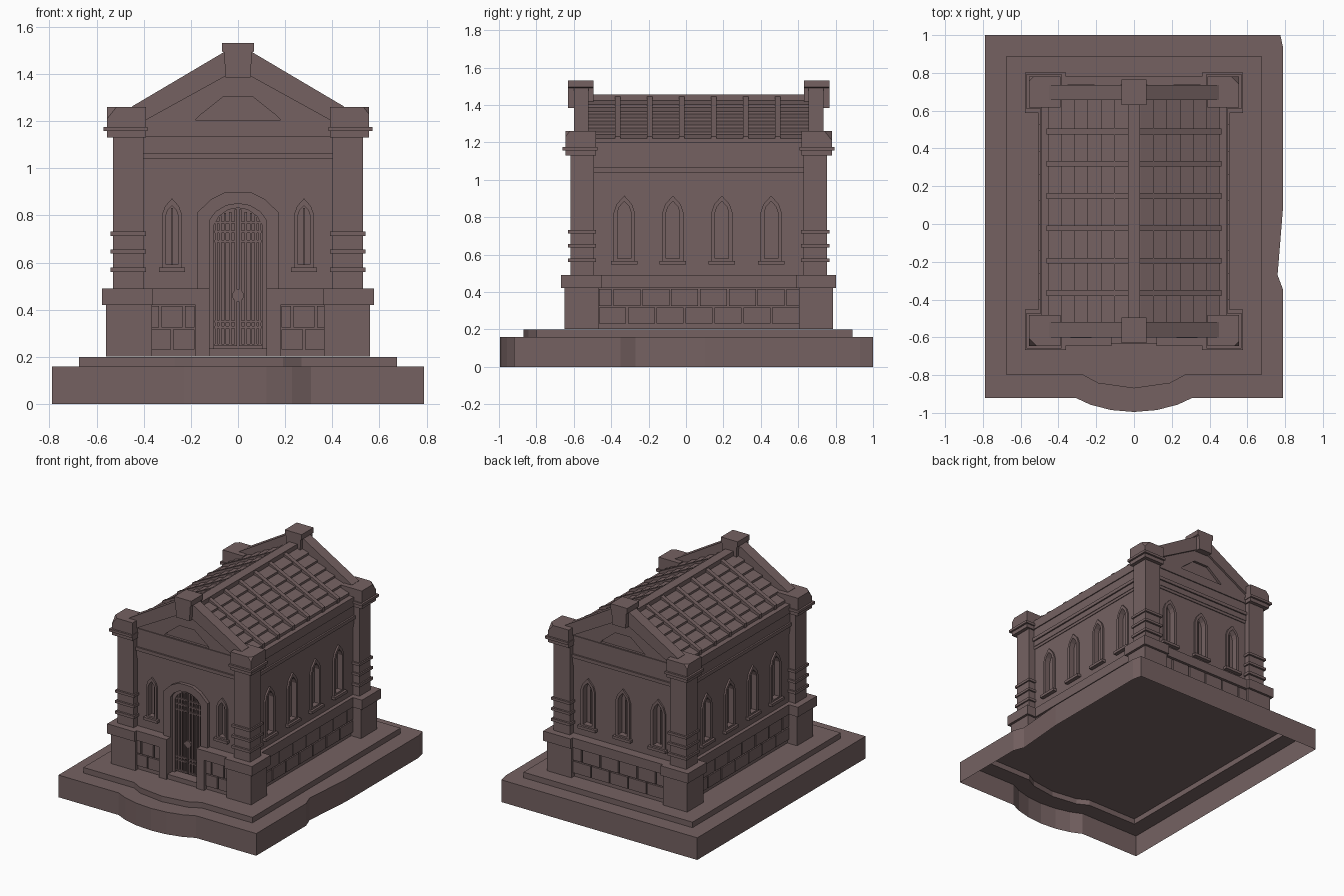
import bpy, bmesh, math
from mathutils import Matrix, Vector

if "Cube" in bpy.data.objects:
    bpy.data.objects.remove(bpy.data.objects["Cube"])

C = 0.068            # building centre along y
parts = {}
stone = bpy.data.materials.new("weathered_stone")
stone.diffuse_color = (0.178, 0.121, 0.121, 1)
stone.use_nodes = True
stone.node_tree.nodes["Principled BSDF"].inputs["Base Color"].default_value = stone.diffuse_color


def part(name):
    return parts.setdefault(name, bmesh.new())


def box(name, x0, x1, y0, y1, z0, z1):
    m = Matrix.Translation(((x0 + x1) / 2, (y0 + y1) / 2, (z0 + z1) / 2)) @ \
        Matrix.Diagonal((abs(x1 - x0), abs(y1 - y0), abs(z1 - z0), 1))
    return bmesh.ops.create_cube(part(name), size=1, matrix=m)["verts"]


def end_wall(sy):    # front or back plane, d measured outward from the centre
    return lambda u, v, d: (u, C + sy * d, v)


def side_wall(sx):   # left or right plane
    return lambda u, v, d: (sx * d, u, v)


def ring_edges(bm, vs):
    return [bm.edges.new((vs[i - 1], vs[i])) for i in range(len(vs))]


def prism(name, loops, d0, d1, frame):
    """Extrude an outline (first loop) with holes (other loops)."""
    bm = part(name)
    ends = []
    for d in (d0, d1):
        rings = [[bm.verts.new(frame(u, v, d)) for u, v in lp] for lp in loops]
        edges = [e for r in rings for e in ring_edges(bm, r)]
        bmesh.ops.triangle_fill(bm, edges=edges, use_beauty=True)
        ends.append(rings)
    for a, b in zip(*ends):
        for i in range(len(a)):
            bm.faces.new((a[i - 1], a[i], b[i], b[i - 1]))


def chip(name, verts, co, no):
    """Break a corner off a box."""
    bm = part(name)
    geom = list({g for v in verts for g in (v, *v.link_edges, *v.link_faces)})
    r = bmesh.ops.bisect_plane(bm, geom=geom, plane_co=co, plane_no=no, clear_outer=True)
    cut = [g for g in r["geom_cut"] if isinstance(g, bmesh.types.BMEdge)]
    if len(cut) > 2:
        bmesh.ops.contextual_create(bm, geom=cut)


def rect(u0, u1, v0, v1):
    return [(u0, v0), (u1, v0), (u1, v1), (u0, v1)]


def sym(half):       # mirror a right-hand path into a closed outline
    return half + [(-u, v) for u, v in reversed(half) if abs(u) > 1e-6]


def lancet(u, w, z0, zt):
    zs = zt - 1.6 * w
    return [(u + a, b) for a, b in sym([(w, z0), (w, zs), (w * .72, zs + w * .8), (0, zt)])]


# stepped platform, open underneath, with a bowed front and worn right edge
outer = [(-.79, 1), (-.79, -.92), (-.31, -.92), (-.23, -.957), (-.12, -.985), (0, -.995), (.12, -.985),
         (.23, -.957), (.31, -.92), (.79, -.92), (.79, -.35), (.76, -.27), (.79, .1), (.79, .93), (.775, 1)]
inner = [(-.675, .89), (-.675, -.8), (-.27, -.8), (-.19, -.843), (0, -.87), (.19, -.843), (.27, -.8),
         (.675, -.8), (.675, .89)]
bm = part("platform")
prev = []
for a, b, z0, z1 in ((outer, inner, 0, .16), (inner, None, .16, .2)):
    low = prev or [bm.verts.new((x, y, z0)) for x, y in a]
    top = [bm.verts.new((x, y, z1)) for x, y in a]
    for i in range(len(a)):
        bm.faces.new((low[i - 1], low[i], top[i], top[i - 1]))
    edges = [bm.edges.get((top[i - 1], top[i])) for i in range(len(top))]
    if b:
        prev = [bm.verts.new((x, y, z1)) for x, y in b]
        edges += ring_edges(bm, prev)
    bmesh.ops.triangle_fill(bm, edges=edges, use_beauty=True)

# inner core behind the windows and door
box("core", -.45, .45, C - .61, C + .61, .202, 1.2)

# walls with window openings, raised surrounds and sills
door_half = [(.12, .235), (.12, .78), (.095, .815), (.05, .842), (0, .85)]


def wall(frame, half, depth, wins, w, z0, zt, extra=()):
    holes = [lancet(u, w * .63, z0 + .012, zt - .03) for u in wins]
    prism("walls", [rect(-half[0], half[1], .203, 1.15)] + holes + list(extra), depth - .035, depth, frame)
    for u, h in zip(wins, holes):
        prism("window_surrounds", [lancet(u, w, z0, zt), h], depth - .01, depth + .012, frame)
        prism("window_sills", [rect(u - w - .014, u + w + .014, z0 - .02, z0)], depth - .01, depth + .028, frame)
        prism("window_mullions", [rect(u - .004, u + .004, z0, zt - .04)], depth - .04, depth - .022, frame)


for s in (-1, 1):
    wall(side_wall(s), (.57, .71), .478, (-.33, -.07, .192, .455), .057, .567, .915)
wall(end_wall(-1), (.47, .47), .643, (-.28, .28), .041, .58, .872, [sym(door_half)])
wall(end_wall(1), (.47, .47), .643, (-.28, 0, .28), .057, .567, .915)

# entablature mouldings around the building
for z0, z1, e in ((.98, 1.0, .008), (1.0, 1.04, .012), (1.04, 1.065, .022), (1.065, 1.135, .01), (1.135, 1.2, .017)):
    box("entablature", -.475 - e, .475 + e, C - .641 - e, C + .641 + e, z0, z1)

# plinth, its coping and the two brick courses
box("plinth", -.482, .482, C - .6, C + .6, .202, .42)
box("plinth_coping", -.505, .505, C - .6, C + .6, .42, .49)
for sy, x0, x1 in ((-1, -.4, -.15), (-1, .15, .4), (1, -.4, .4)):
    f = end_wall(sy)
    prism("plinth", [rect(x0, x1, .202, .42)], .6, .685, f)
    prism("plinth_coping", [rect(x0, x1, .42, .49)], .6, .712, f)


def bricks(frame, u0, u1, n, d):
    step = (u1 - u0) / n
    for row, (z0, z1) in enumerate(((.232, .316), (.324, .415))):
        cuts = [u0] + [u0 + step * (i + (.5 if row else 1)) for i in range(n - 1 + row)] + [u1]
        for a, b in zip(cuts, cuts[1:]):
            prism("plinth_bricks", [rect(a + .005, b - .005, z0, z1)], d - .02, d + .014, frame)


for s in (-1, 1):
    bricks(side_wall(s), -.47, .61, 7, .482)
    bricks(end_wall(-1), min(s * .38, s * .18), max(s * .38, s * .18), 2, .685)
bricks(end_wall(1), -.37, .37, 5, .685)

# corner piers: (inner x, outer x, inner y, outer y, bottom, top)
pier = [(.365, .56, .535, .718, .202, .42), (.36, .578, .52, .735, .42, .49), (.40, .53, .56, .686, .49, 1.14),
        (.39, .54, .548, .7, .56, .58), (.39, .54, .548, .7, .638, .656), (.39, .54, .548, .7, .713, .731),
        (.39, .556, .55, .713, 1.13, 1.26), (.385, .57, .54, .727, 1.157, 1.175)]
for sx in (-1, 1):
    for sy in (-1, 1):
        for i, (a, b, c, d, z0, z1) in enumerate(pier):
            vs = box("corner_piers", sx * a, sx * b, C + sy * c, C + sy * d, z0, z1)
            if i == 6:
                k = .05 if sx == sy else .03
                n = Vector((sx, sy, .8)).normalized()
                chip("corner_piers", vs, Vector((sx * b, C + sy * d, z1)) - n * k * .5, n)

# gable ends: recessed tympanum with panel, raking coping, keystone
for sy in (-1, 1):
    f = end_wall(sy)
    prism("gables", [sym([(.44, 1.136), (.44, 1.225), (.03, 1.45)]),
                     sym([(.18, 1.205), (.165, 1.222), (.06, 1.305)])], .63, .652, f)
    prism("gables", [sym([(.44, 1.136), (.44, 1.225), (.03, 1.45)])], .592, .634, f)
    prism("gable_copings", [[(.45, 1.14), (.45, 1.262), (0, 1.528), (-.45, 1.262), (-.45, 1.14), (-.41, 1.14),
                             (-.39, 1.205), (0, 1.42), (.39, 1.205), (.41, 1.14)]], .588, .668, f)
    prism("keystones", [sym([(.054, 1.385), (.058, 1.49), (.067, 1.495), (.067, 1.532)])], .562, .698, f)

# stepped roof courses, ribs and ridge
roof = [(.455, 1.18)]
for i in range(6):
    x = .455 - .07 * i
    roof += [(x, 1.22 + .52 * (.455 - x)), (x - .07, 1.205 + .52 * (.525 - x))]
prism("roof_tiles", [sym(roof)], -.595, .595, end_wall(1))
for i in range(6):
    y = -.365 + .171 * i - C
    for s in (-1, 1):
        rib = [(s * .462, 1.195), (s * .462, 1.232), (s * .025, 1.449), (s * .025, 1.40)]
        prism("roof_ribs", [rib], y - .015, y + .015, end_wall(1))
box("ridge", -.033, .033, C - .595, C + .595, 1.40, 1.455)

# door surround with cut shoulders, plus lower jamb blocks
f = end_wall(-1)
outer_half = [(.175, .235), (.175, .81), (.115, .868), (.055, .898), (0, .9)]
arch_out = list(reversed(outer_half)) + []
full_out = outer_half + [(-u, v) for u, v in arch_out[1:]]
full_in = door_half + [(-u, v) for u, v in list(reversed(door_half))[1:]]
prism("door_surround", [full_out + full_in[::-1]], .62, .668, f)
for s in (-1, 1):
    prism("door_jambs", [rect(min(s * .12, s * .18), max(s * .12, s * .18), .202, .49)], .6, .713, f)
prism("door_threshold", [rect(-.12, .12, .202, .235)], .6, .7, f)

# iron gate: border, bars, rails and lock disc
gate_in = [(u * .84, v - .018) for u, v in full_in]
gate_in[0], gate_in[-1] = (.101, .235), (-.101, .235)
prism("gate_border", [full_in + gate_in[::-1]], .605, .645, f)
for s in (-1, 1):
    for x, top in ((.009, .825), (.033, .815), (.055, .81), (.075, .80), (.093, .775)):
        prism("gate_bars", [rect(s * x - .005, s * x + .005, .245, top)], .622, .636, f)
    for z in (.25, .325, .35, .69, .73, .77):
        prism("gate_rails", [rect(min(s * .006, s * .1), max(s * .006, s * .1), z - .005, z + .005)], .62, .639, f)
disc = [(.026 * math.cos(k * math.pi / 5), .46 + .026 * math.sin(k * math.pi / 5)) for k in range(10)]
prism("gate_lock", [disc], .62, .642, f)

# turn every collected part into an object
for name, bm in parts.items():
    bmesh.ops.recalc_face_normals(bm, faces=bm.faces[:])
    me = bpy.data.meshes.new(name)
    bm.to_mesh(me)
    bm.free()
    me.materials.append(stone)
    bpy.context.collection.objects.link(bpy.data.objects.new(name, me))
